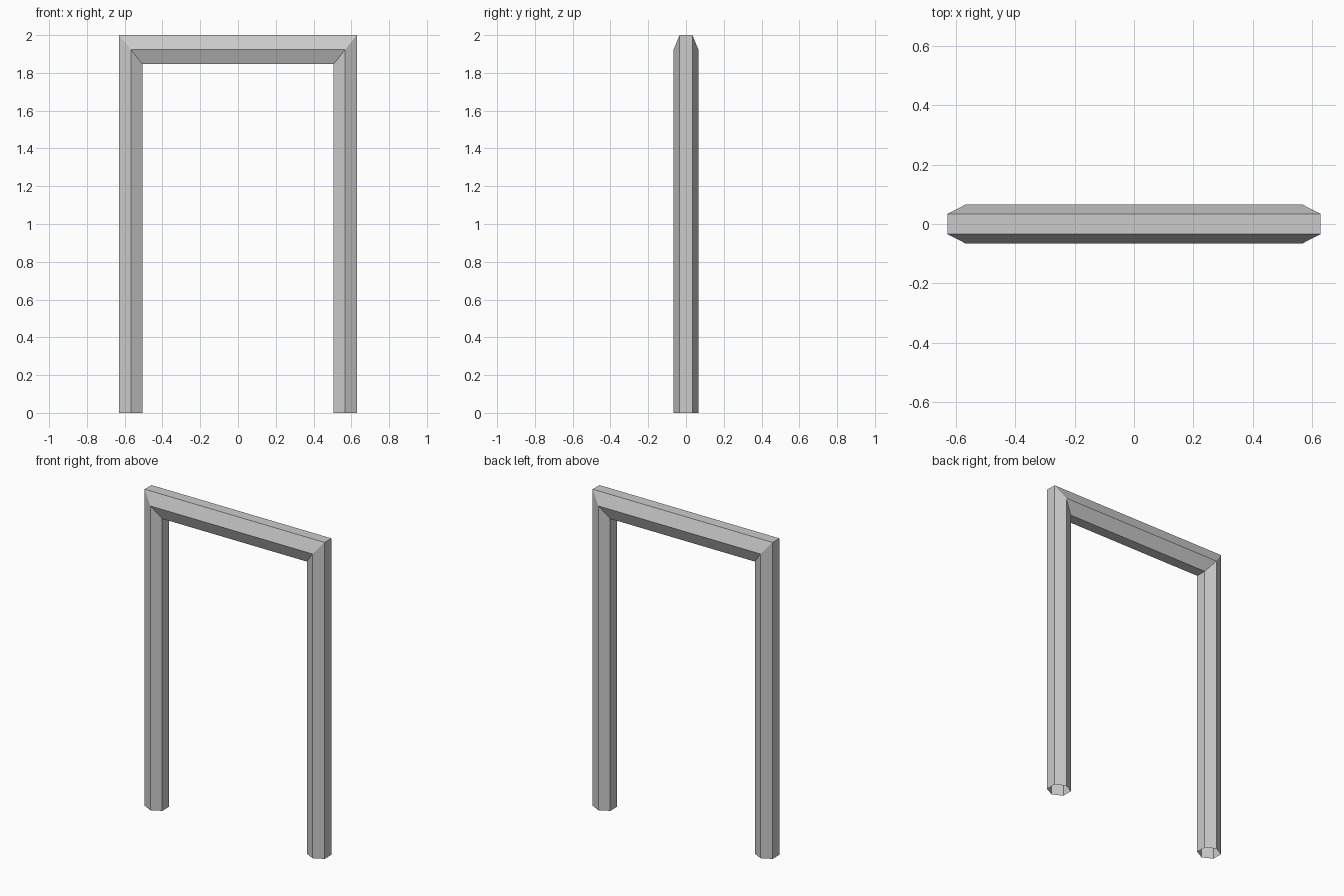
import bpy, bmesh

if "Cube" in bpy.data.objects:
    bpy.data.objects.remove(bpy.data.objects["Cube"])

# Hexagonal section: (half width in x, height of the beam there, y)
OUTER, RIDGE, INNER = (0.629, 2.0), (0.567, 1.923), (0.506, 1.846)
FLAT, POINT = 0.034, 0.066
section = [(OUTER, -FLAT), (RIDGE, -POINT), (INNER, -FLAT),
           (INNER, FLAT), (RIDGE, POINT), (OUTER, FLAT)]

# Stations along the frame: left foot, two mitred corners, right foot
stations = [(-1, 0), (-1, 1), (1, 1), (1, 0)]

bm = bmesh.new()
rings = [[bm.verts.new((side * w, y, up * h)) for (w, h), y in section]
         for side, up in stations]

# Skin the tube; the feet stay open
for a, b in zip(rings, rings[1:]):
    for i in range(6):
        j = (i + 1) % 6
        bm.faces.new((a[i], a[j], b[j], b[i]))

# Orient faces outward: the top face of the beam must point up
bm.normal_update()
top = max(bm.faces, key=lambda f: f.calc_center_median().z)
if top.normal.z < 0:
    bmesh.ops.reverse_faces(bm, faces=bm.faces[:])

mesh = bpy.data.meshes.new("door_frame")
bm.to_mesh(mesh)
bm.free()
frame = bpy.data.objects.new("door_frame", mesh)
bpy.context.collection.objects.link(frame)
